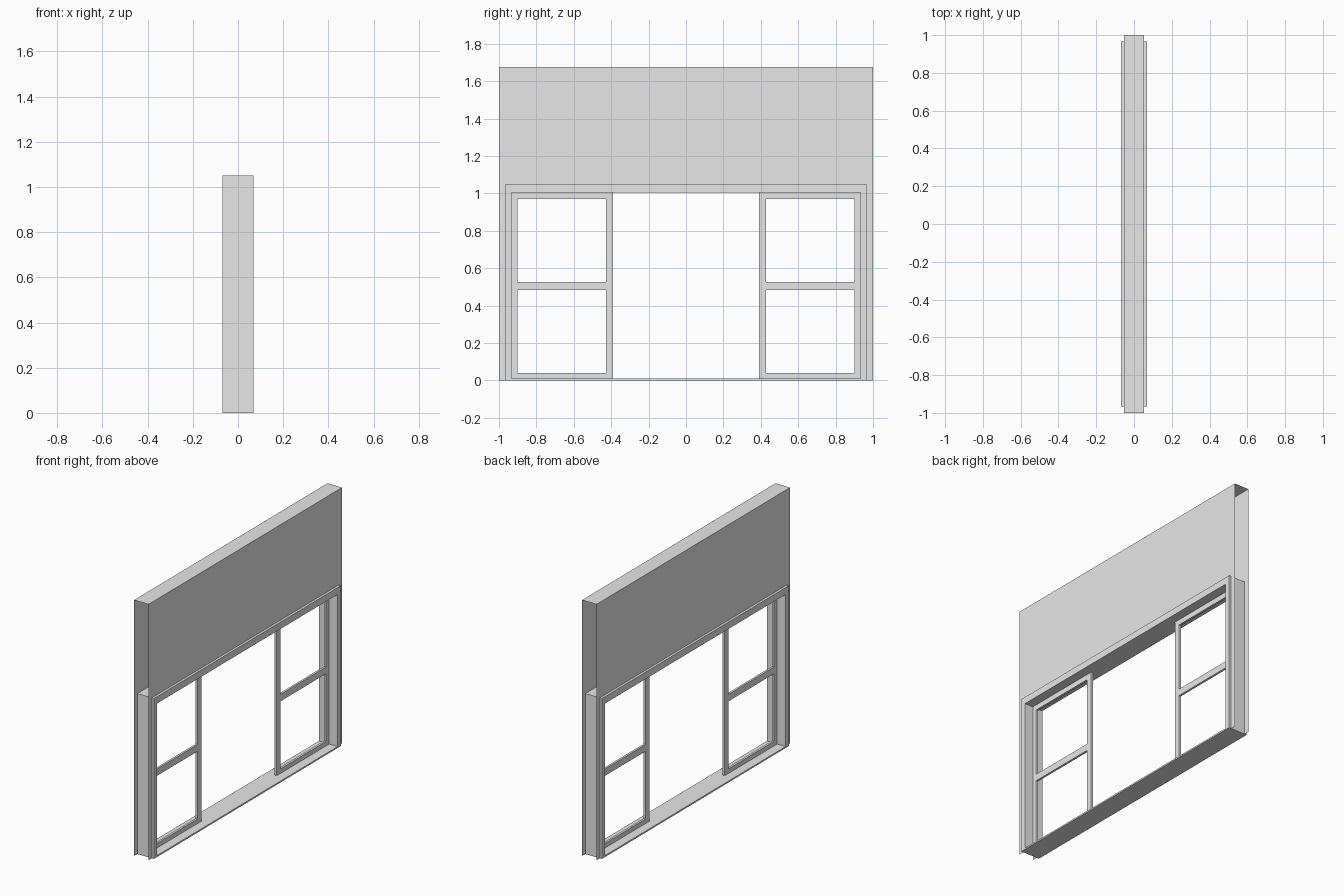
import bpy, bmesh

cube = bpy.data.objects.get("Cube")
if cube:
    bpy.data.objects.remove(cube, do_unlink=True)

grey = bpy.data.materials.new("light_grey")
grey.use_nodes = True
grey.diffuse_color = (0.8, 0.8, 0.8, 1)
grey.node_tree.nodes["Principled BSDF"].inputs["Base Color"].default_value = (0.8, 0.8, 0.8, 1)


def finish(name, bm):
    mesh = bpy.data.meshes.new(name)
    bm.to_mesh(mesh)
    bm.free()
    mesh.materials.append(grey)
    obj = bpy.data.objects.new(name, mesh)
    bpy.context.collection.objects.link(obj)
    return obj


def extruded(name, outline, half_depth):
    """Solid from a (y, z) outline, extruded along x."""
    bm = bmesh.new()
    face = bm.faces.new([bm.verts.new((-half_depth, y, z)) for y, z in outline])
    new = bmesh.ops.extrude_face_region(bm, geom=[face])["geom"]
    moved = [v for v in new if isinstance(v, bmesh.types.BMVert)]
    bmesh.ops.translate(bm, verts=moved, vec=(2 * half_depth, 0, 0))
    bmesh.ops.recalc_face_normals(bm, faces=bm.faces)
    return finish(name, bm)


def add_box(bm, y0, y1, z0, z1, half_depth):
    geom = bmesh.ops.create_cube(bm, size=1)["verts"]
    bmesh.ops.scale(bm, verts=geom, vec=(2 * half_depth, y1 - y0, z1 - z0))
    bmesh.ops.translate(bm, verts=geom, vec=(0, (y0 + y1) / 2, (z0 + z1) / 2))


def arch(half_out, top_out, half_in, top_in):
    """Upside-down U outline."""
    return [(-half_out, 0), (-half_out, top_out), (half_out, top_out), (half_out, 0),
            (half_in, 0), (half_in, top_in), (-half_in, top_in), (-half_in, 0)]


WALL_TOP, FRAME_TOP, OPEN_TOP = 1.675, 1.05, 1.005
FRAME_Y, OPEN_Y = 0.966, 0.933
WALL_X, FRAME_X, SASH_X = 0.0525, 0.068, 0.007
SILL = 0.01

# Hollow wall: two skins and a top, open at the ends
bm = bmesh.new()
for side in (-1, 1):
    outline = arch(1, WALL_TOP, FRAME_Y, FRAME_TOP)
    if side < 0:
        outline.reverse()
    face = bm.faces.new([bm.verts.new((side * WALL_X, y, z)) for y, z in outline])
    face.normal_update()
    if face.normal.x * side < 0:
        face.normal_flip()
corners = [(-WALL_X, -1), (WALL_X, -1), (WALL_X, 1), (-WALL_X, 1)]
bm.faces.new([bm.verts.new((x, y, WALL_TOP)) for x, y in corners])
bmesh.ops.remove_doubles(bm, verts=bm.verts, dist=0.0001)
finish("wall", bm)

# Door frame through the wall
extruded("door_frame", arch(FRAME_Y, FRAME_TOP, OPEN_Y, OPEN_TOP), FRAME_X)

# Threshold
bm = bmesh.new()
add_box(bm, -OPEN_Y, OPEN_Y, 0, SILL, FRAME_X)
finish("threshold", bm)

# Fixed side sashes, each with two open lights
for side, label in ((-1, "front"), (1, "back")):
    bm = bmesh.new()
    for inner, outer in ((0.39, 0.427), (0.901, OPEN_Y)):
        y0, y1 = sorted((side * inner, side * outer))
        add_box(bm, y0, y1, SILL, OPEN_TOP, SASH_X)
    y0, y1 = sorted((side * 0.427, side * 0.901))
    for z0, z1 in ((SILL, 0.04), (0.482, 0.527), (0.97, OPEN_TOP)):
        add_box(bm, y0, y1, z0, z1, SASH_X)
    finish(label + "_sash", bm)
